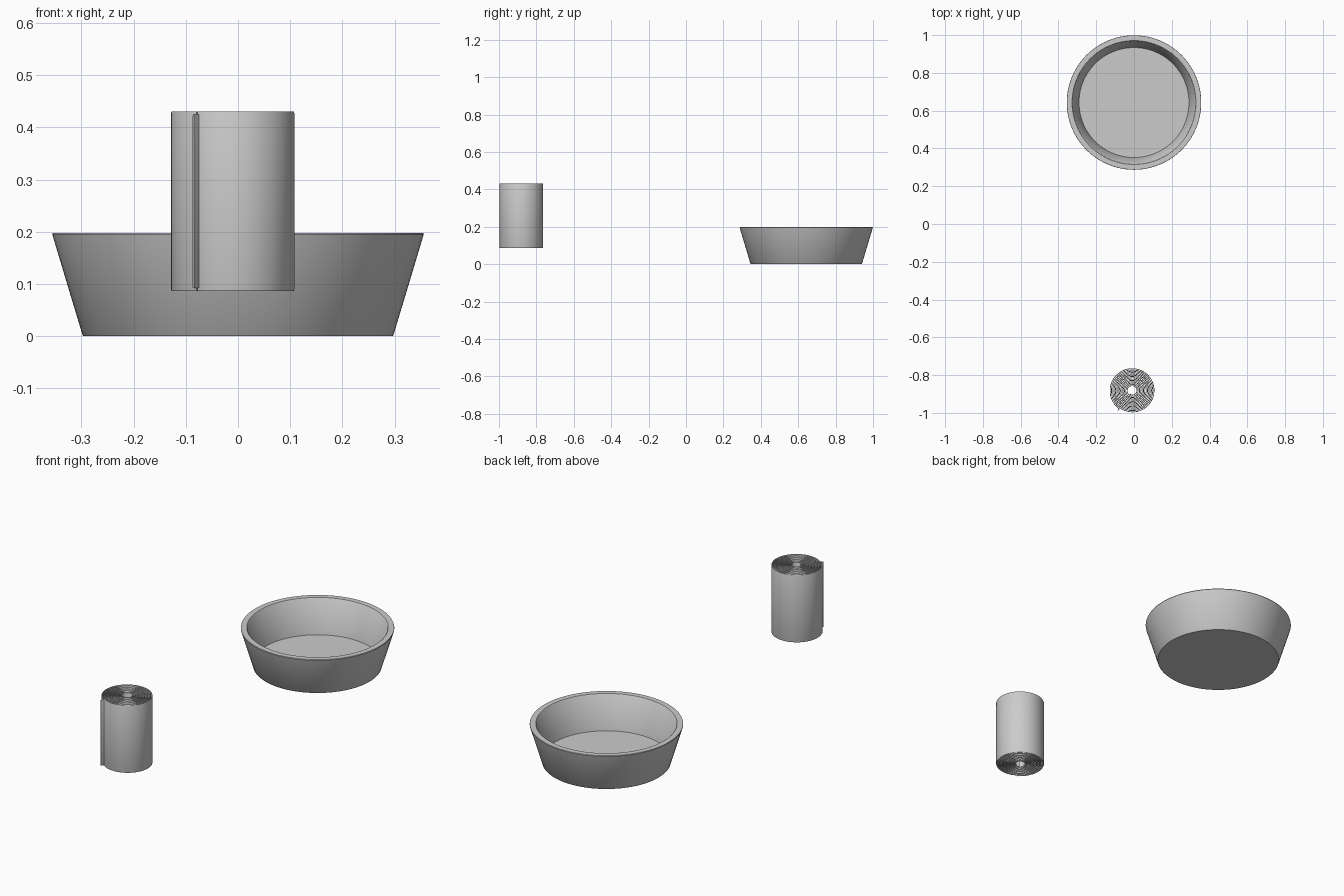
import bpy, bmesh
from math import cos, sin, pi, radians

if "Cube" in bpy.data.objects:
    bpy.data.objects.remove(bpy.data.objects["Cube"])


def make_object(name, verts, faces):
    mesh = bpy.data.meshes.new(name)
    mesh.from_pydata(verts, [], faces)
    bm = bmesh.new()
    bm.from_mesh(mesh)
    bmesh.ops.recalc_face_normals(bm, faces=bm.faces)
    bm.to_mesh(mesh)
    bm.free()
    obj = bpy.data.objects.new(name, mesh)
    bpy.context.collection.objects.link(obj)
    bpy.context.view_layer.objects.active = obj
    obj.select_set(True)
    bpy.ops.object.shade_smooth_by_angle(angle=radians(35))
    obj.select_set(False)
    return obj


def lathe(name, profile, centre, sides):
    """Revolve (radius, z) points; the two ends become flat discs."""
    verts = [(centre[0] + r * cos(2 * pi * i / sides),
              centre[1] + r * sin(2 * pi * i / sides), z)
             for r, z in profile for i in range(sides)]
    faces = [(k * sides + i, k * sides + (i + 1) % sides,
              (k + 1) * sides + (i + 1) % sides, (k + 1) * sides + i)
             for k in range(len(profile) - 1) for i in range(sides)]
    last = (len(profile) - 1) * sides
    faces += [tuple(range(sides)), tuple(range(last, last + sides))]
    return make_object(name, verts, faces)


def sweep_upright(name, path, section):
    """Sweep a (normal offset, z) section along a path of (point, normal)."""
    n = len(section)
    verts = [(x + nx * o, y + ny * o, z)
             for (x, y), (nx, ny) in path for o, z in section]
    faces = [(k * n + i, k * n + (i + 1) % n,
              (k + 1) * n + (i + 1) % n, (k + 1) * n + i)
             for k in range(len(path) - 1) for i in range(n)]
    last = (len(path) - 1) * n
    faces += [tuple(range(n)), tuple(range(last, last + n))]
    return make_object(name, verts, faces)


# Tapered bowl with a thick rim and a thin floor
lathe("bowl", [(0.296, 0.0), (0.298, 0.002), (0.356, 0.195), (0.355, 0.198),
               (0.328, 0.198), (0.325, 0.195), (0.291, 0.024)],
      (0, 0.643), 96)


def slab(half, low, high, c):
    """Thin vertical section with chamfered top and bottom edges."""
    return [(-half, low + c), (-half + c / 3, low), (half - c / 3, low),
            (half, low + c), (half, high - c), (half - c / 3, high),
            (-half + c / 3, high), (-half, high - c)]


# Rolled sheet: a tight spiral of even pitch
CX, CY, TURNS, STEPS = -0.0085, -0.882, 14, 64
R_IN, R_OUT, END = 0.022, 0.119, radians(234)
path = []
for i in range(TURNS * STEPS + 1):
    t = i / (TURNS * STEPS)
    a = END - (1 - t) * TURNS * 2 * pi
    r = R_IN + (R_OUT - R_IN) * t
    path.append(((CX + r * cos(a), CY + r * sin(a)), (cos(a), sin(a))))
sweep_upright("rolled_sheet", path, slab(0.002, 0.087, 0.431, 0.003))

# Loose end of the sheet, standing straight out from the roll
flap = [((CX + r * cos(END), CY + r * sin(END)), (-sin(END), cos(END)))
        for r in (0.115, 0.126, 0.131)]
sweep_upright("sheet_end_flap", flap, slab(0.002, 0.092, 0.425, 0.003))
